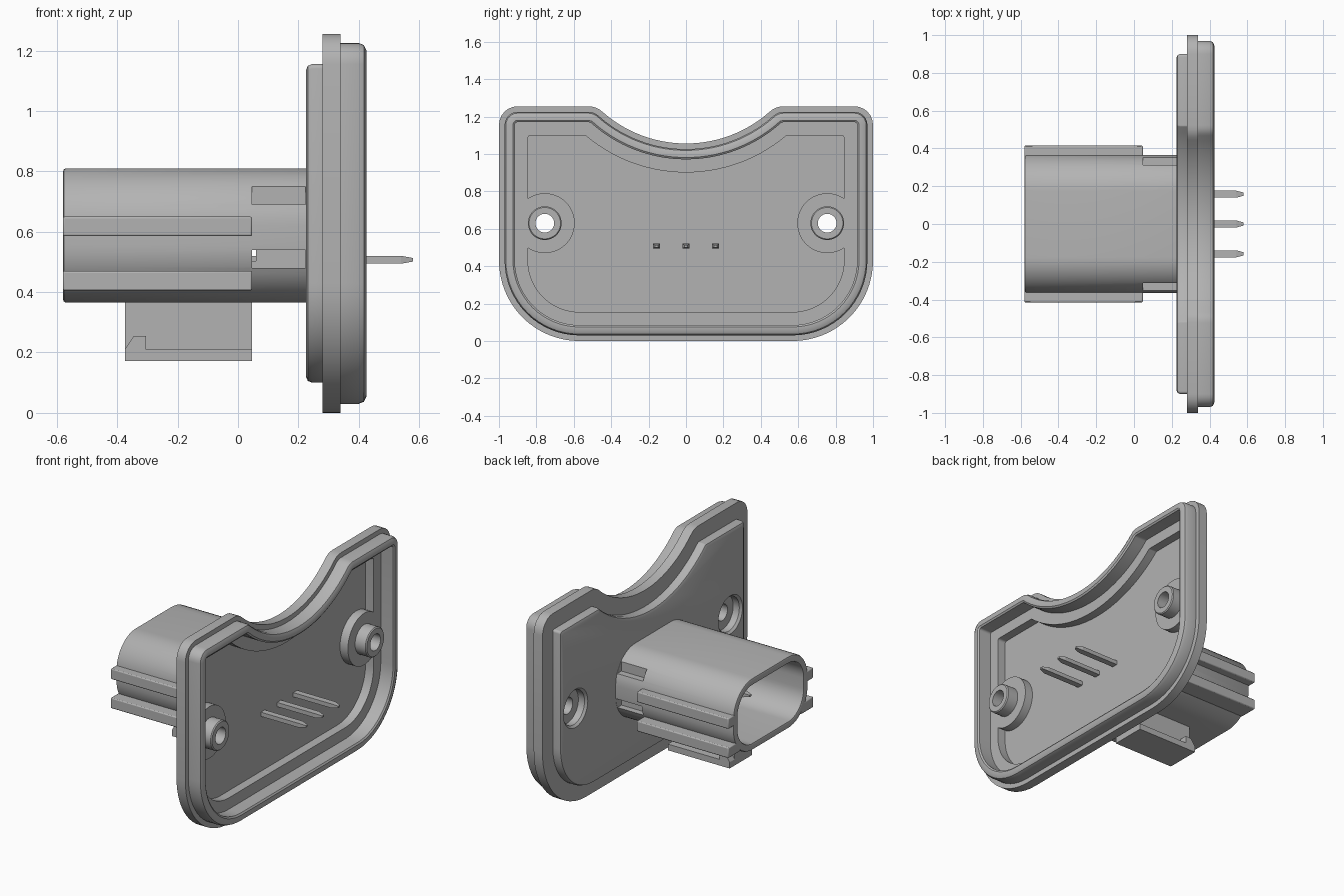
import bpy, bmesh
from math import sin, cos, pi, sqrt, atan2
from mathutils import Matrix

cube = bpy.data.objects.get("Cube")
if cube:
    bpy.data.objects.remove(cube, do_unlink=True)

grey = bpy.data.materials.new("plain grey")
grey.use_nodes = True
grey.diffuse_color = (0.45, 0.45, 0.45, 1)
grey.node_tree.nodes["Principled BSDF"].inputs["Base Color"].default_value = (0.45, 0.45, 0.45, 1)


def finish(name, bm):
    bmesh.ops.recalc_face_normals(bm, faces=bm.faces)
    mesh = bpy.data.meshes.new(name)
    bm.to_mesh(mesh)
    bm.free()
    mesh.materials.append(grey)
    obj = bpy.data.objects.new(name, mesh)
    bpy.context.collection.objects.link(obj)
    return obj


def activate(obj):
    bpy.ops.object.select_all(action='DESELECT')
    obj.select_set(True)
    bpy.context.view_layer.objects.active = obj


def smooth(obj):
    activate(obj)
    bpy.ops.object.shade_smooth_by_angle(angle=0.6)


def loft(name, rings, closed=False):
    """Skin a row of equal rings; cap the ends, or join last to first."""
    bm = bmesh.new()
    rows = [[bm.verts.new(p) for p in ring] for ring in rings]
    pairs = list(zip(rows, rows[1:]))
    if closed:
        pairs.append((rows[-1], rows[0]))
    else:
        bm.faces.new(rows[0])
        bm.faces.new(rows[-1])
    for a, b in pairs:
        for i in range(len(a)):
            j = (i + 1) % len(a)
            bm.faces.new((a[i], a[j], b[j], b[i]))
    return finish(name, bm)


def box(name, x, y, z):
    bm = bmesh.new()
    bmesh.ops.create_cube(bm, size=1)
    for v in bm.verts:
        for i, (lo, hi) in enumerate((x, y, z)):
            v.co[i] = hi if v.co[i] > 0 else lo
    return finish(name, bm)


def cut(obj, cutter):
    cutter.hide_render = True
    mod = obj.modifiers.new("cut", 'BOOLEAN')
    mod.operation, mod.solver, mod.object = 'DIFFERENCE', 'EXACT', cutter
    activate(obj)
    bpy.ops.object.modifier_apply(modifier=mod.name)
    bpy.data.objects.remove(cutter, do_unlink=True)


def arc(cy, cz, r, a0, a1, n):
    return [(cy + r * cos(a0 + (a1 - a0) * i / n), cz + r * sin(a0 + (a1 - a0) * i / n))
            for i in range(n + 1)]


def cover_ring(d, x):
    """Cover outline moved inward by d: round bottom corners, arched notch on top."""
    top, rb, rt = 1.255 - d, 0.43 - d, max(0.1 - d, 0.015)
    notch_z, notch_r = 1.73, 0.674 + d
    edge = sqrt(notch_r ** 2 - (notch_z - top) ** 2)
    soft = max(0.045 - 0.4 * d, 0.005)
    ay = edge - 0.7 * soft
    az = notch_z - sqrt(notch_r ** 2 - ay ** 2)
    half = arc(0.57, 0.43, rb, -pi / 2, 0, 16)
    half += arc(1 - d - rt, top - rt, rt, 0, pi / 2, 6)
    for i in range(5):
        t = i / 4
        half.append(((1 - t) ** 2 * (edge + soft) + 2 * t * (1 - t) * edge + t * t * ay,
                     (1 - t * t) * top + t * t * az))
    a = atan2(az - notch_z, ay)
    half += arc(0, notch_z, notch_r, a, -pi / 2, 14)[1:]
    pts = half + [(-y, z) for y, z in reversed(half[:-1])]
    return [(x, y, z) for y, z in pts]


# Cover: back step, flange, rounded rim, ledge and floor
steps = [(0.12, 0.225), (0.106, 0.231), (0.1, 0.245), (0.1, 0.28), (0, 0.28), (0, 0.34),
         (0.03, 0.34), (0.03, 0.4), (0.037, 0.417), (0.054, 0.425), (0.075, 0.425),
         (0.085, 0.418), (0.085, 0.335), (0.155, 0.335), (0.155, 0.28)]
cover = loft("cover", [cover_ring(d, x) for d, x in steps])

# Screw bosses with a pocket at the back and a through hole
boss_profile = [(0.125, 0.225), (0.118, 0.225), (0.105, 0.238), (0.105, 0.28), (0.05, 0.28),
                (0.05, 0.41), (0.084, 0.41), (0.09, 0.404), (0.09, 0.334), (0.16, 0.334),
                (0.16, 0.28), (0.125, 0.28)]


def circle(x, y, r):
    return [(x, y + p, 0.63 + q) for p, q in arc(0, 0, r, 0, 2 * pi, 48)[:-1]]


for side, label in ((1, "back"), (-1, "front")):
    cy = side * 0.755
    cut(cover, loft("boss_cutter", [circle(0.2, cy, 0.125), circle(0.3, cy, 0.125)]))
    smooth(loft(label + "_screw_boss", [circle(x, cy, r) for r, x in boss_profile], True))
smooth(cover)


# Connector shroud: open rounded sleeve
def sleeve_ring(d, x):
    r, pts = 0.19 - d, []
    for k, (sy, sz) in enumerate(((1, 1), (-1, 1), (-1, -1), (1, -1))):
        pts += arc(sy * 0.175, 0.5875 + sz * 0.0325, r, k * pi / 2, (k + 1) * pi / 2, 12)
    return [(x, y, z) for y, z in pts]


shroud = loft("connector_shroud", [sleeve_ring(d, x) for d, x in (
    (0, 0.23), (0, -0.57), (0.004, -0.577), (0.012, -0.58), (0.033, -0.58),
    (0.041, -0.577), (0.045, -0.57), (0.045, 0.06))])

for side, label in ((1, "back"), (-1, "front")):
    # Side slots next to the cover
    for z in (0.48, 0.69):
        y = sorted((side * 0.31, side * 0.5))
        cut(shroud, box("slot_cutter", (0.047, 0.224), y, (z, z + 0.06)))
    # Guide ribs along the sides
    for z, root, place in ((0.405, 0.295, "lower"), (0.585, 0.34, "upper")):
        y = sorted((side * root, side * 0.415))
        rib = box(f"{label}_{place}_rib", (-0.58, 0.047), y, (z, z + 0.065))
        bev = rib.modifiers.new("soft edge", 'BEVEL')
        bev.width, bev.segments = 0.006, 2
        smooth(rib)
smooth(shroud)

# Latch rail under the shroud
box("latch_web", (-0.375, 0.047), (-0.06, 0.06), (0.2, 0.385))
box("latch_plate", (-0.375, 0.047), (-0.11, 0.11), (0.172, 0.21))
ramp = [(-0.375, 0.2), (-0.375, 0.21), (-0.345, 0.255), (-0.305, 0.255), (-0.305, 0.2)]
loft("latch_ramp", [[(x, y, z) for x, z in ramp] for y in (-0.11, 0.11)])


# Contact pins with tapered tips
def pin_ring(x, y, s):
    return [(x, y + a * 0.019 * s, 0.507 + b * 0.013 * s)
            for a, b in ((1, 1), (-1, 1), (-1, -1), (1, -1))]


for y, label in ((-0.158, "front"), (0, "middle"), (0.158, "back")):
    loft(label + "_pin", [pin_ring(x, y, s) for x, s in (
        (-0.33, 0.45), (-0.29, 1), (0.54, 1), (0.58, 0.45))])
